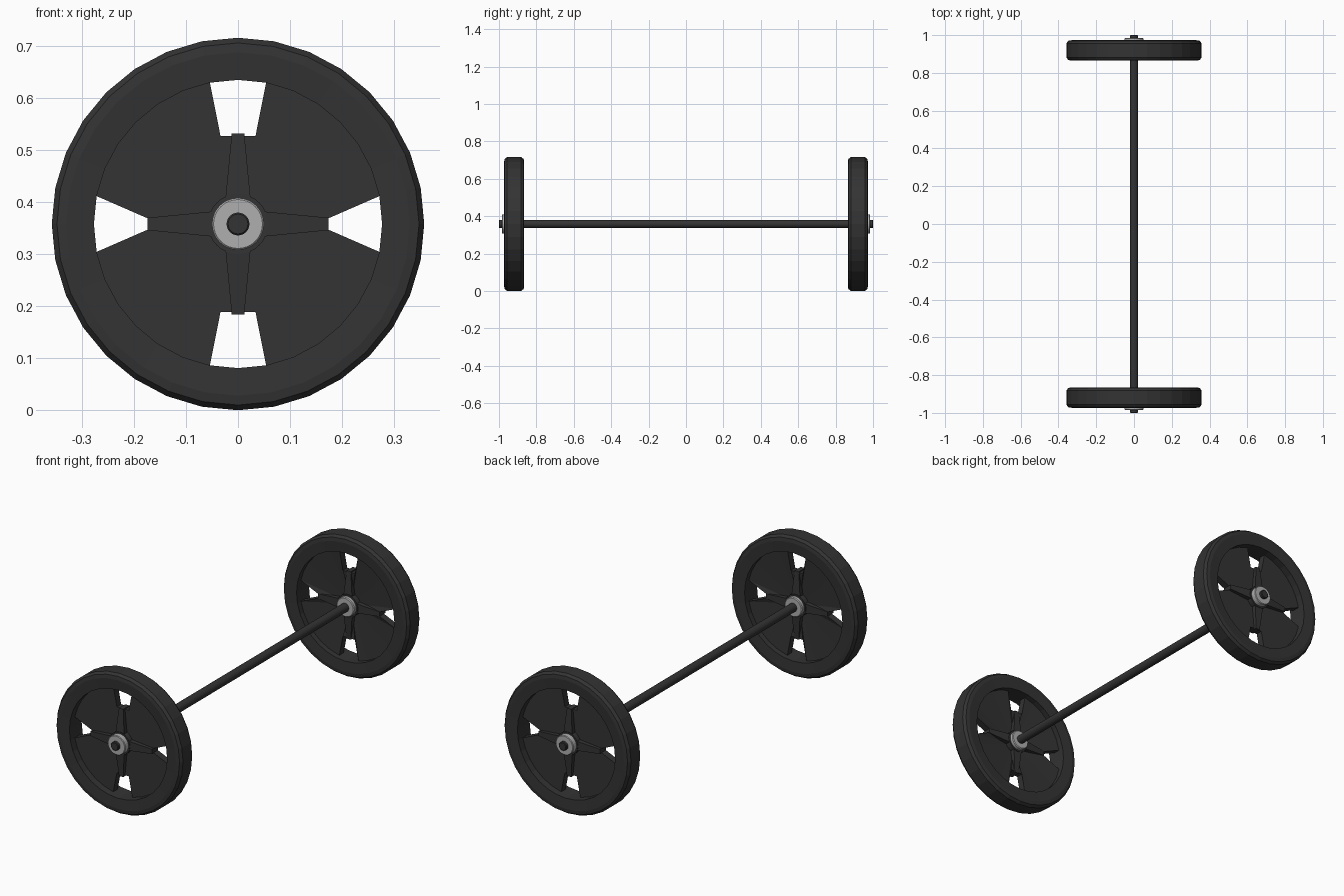
import bpy, bmesh
from math import sin, cos, pi, radians

if "Cube" in bpy.data.objects:
    bpy.data.objects.remove(bpy.data.objects["Cube"])

CZ = 0.358  # axle height


def material(name, v):
    m = bpy.data.materials.new(name)
    m.diffuse_color = (v, v, v, 1)
    m.use_nodes = True
    m.node_tree.nodes["Principled BSDF"].inputs["Base Color"].default_value = m.diffuse_color
    return m


dark = material("dark_rubber", 0.033)
silver = material("silver_metal", 0.43)


def make(name, verts, faces, mat):
    bm = bmesh.new()
    vs = [bm.verts.new(v) for v in verts]
    for f in faces:
        bm.faces.new([vs[i] for i in f])
    bmesh.ops.remove_doubles(bm, verts=bm.verts, dist=1e-5)
    bmesh.ops.recalc_face_normals(bm, faces=bm.faces)
    me = bpy.data.meshes.new(name)
    bm.to_mesh(me)
    bm.free()
    ob = bpy.data.objects.new(name, me)
    ob.location.z = CZ
    me.materials.append(mat)
    bpy.context.collection.objects.link(ob)
    return ob


def lathe(name, profile, mat, s=1, n=32, closed=True):
    """Spin (radius, y) points about the y axis."""
    k = len(profile)
    verts = [(r * sin(2 * pi * i / n), y * s, r * cos(2 * pi * i / n))
             for i in range(n) for r, y in profile]
    faces = []
    for i in range(n):
        a, b = i * k, (i + 1) % n * k
        for j in range(k if closed else k - 1):
            j2 = (j + 1) % k
            faces.append((a + j, a + j2, b + j2, b + j))
    if not closed:
        faces += [[i * k for i in range(n)], [i * k + k - 1 for i in range(n)]]
    return make(name, verts, faces, mat)


def disc(name, s):
    """Wheel web with four notches, slightly dished on the inner side."""
    R, outline = 0.279, []
    for q in range(4):
        r, w = (0.174, 0.011) if q % 2 == 0 else (0.169, 0.034)
        c, d = round(cos(q * pi / 2)), round(sin(q * pi / 2))
        outline += [(c * r - d * t, d * r + c * t) for t in (-w, w)]
        for i in range(1, 8):
            a = q * pi / 2 + radians(11.25 * i)
            outline.append((R * cos(a), R * sin(a)))
    n = len(outline)
    verts = [(x, 0.897 * s, z) for x, z in outline]
    verts += [(x, 0.932 * s, z) for x, z in outline]
    verts += [(0, 0.917 * s, 0), (0, 0.932 * s, 0)]
    faces = []
    for i in range(n):
        j = (i + 1) % n
        faces += [(i, j, 2 * n), (n + j, n + i, 2 * n + 1), (i, j, n + j, n + i)]
    return make(name, verts, faces, dark)


def spoke(name, q, s):
    """Tapered rib running from the hub collar to the notch."""
    c, d = round(cos(q * pi / 2)), round(sin(q * pi / 2))
    verts = []
    for r, w, y0, y1 in ((0.04, 0.025, 0.887, 0.957), (0.174, 0.012, 0.896, 0.946)):
        for t, y in ((-w, y0), (w, y0), (w, y1), (-w, y1)):
            verts.append((c * r - d * t, y * s, d * r + c * t))
    faces = [(0, 1, 2, 3), (4, 5, 6, 7)]
    faces += [(i, (i + 1) % 4, (i + 1) % 4 + 4, i + 4) for i in range(4)]
    return make(name, verts, faces, dark)


# Two mirrored wheels
for side, s in (("front", -1), ("back", 1)):
    lathe(side + "_tire", [(0.277, 0.869), (0.33, 0.865), (0.348, 0.868), (0.358, 0.882),
                           (0.358, 0.956), (0.348, 0.97), (0.33, 0.973), (0.277, 0.969)], dark, s)
    disc(side + "_wheel_disc", s)
    for q in range(4):
        spoke(f"{side}_spoke_{q + 1}", q, s)
    lathe(side + "_hub_collar", [(0.058, 0.885), (0.058, 0.958)], dark, s, closed=False)
    lathe(side + "_hub", [(0.021, 0.866), (0.046, 0.866), (0.05, 0.87),
                          (0.05, 0.982), (0.047, 0.985), (0.021, 0.985)], silver, s)

# Axle through both wheels
lathe("axle", [(0.019, -1.0), (0.022, -0.997), (0.022, 0.997), (0.019, 1.0)], dark, n=24, closed=False)
